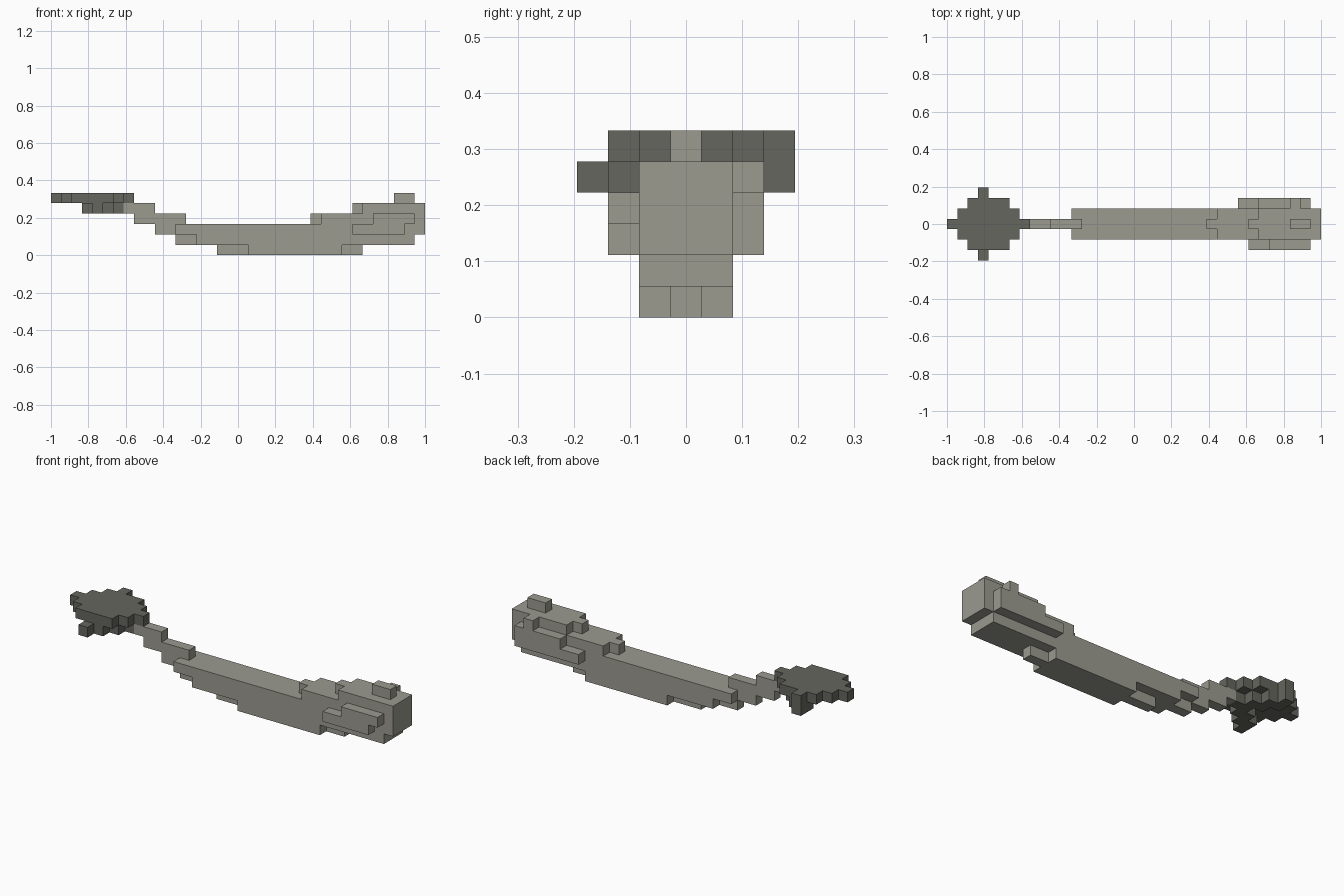
import bpy, bmesh
from itertools import product
from mathutils import Vector

UNIT = 1 / 18  # size of one block

cube = bpy.data.objects.get("Cube")
if cube:
    bpy.data.objects.remove(cube, do_unlink=True)


def material(name, color):
    mat = bpy.data.materials.new(name)
    mat.use_nodes = True
    mat.diffuse_color = color
    mat.node_tree.nodes["Principled BSDF"].inputs["Base Color"].default_value = color
    return mat


def run(x0, x1, row, y0=0, y1=None):
    """Blocks from column x0 up to x1 in one height row, across y0..y1."""
    y1 = y0 if y1 is None else y1
    return set(product(range(x0, x1), range(y0, y1 + 1), [row]))


def block_part(name, cells, mat):
    """Make one blocky shell, keeping only the exposed sides of the cells."""
    bm = bmesh.new()
    for cell in cells:
        for axis, sign in product(range(3), (-1, 1)):
            step = [0, 0, 0]
            step[axis] = sign
            if tuple(c + s for c, s in zip(cell, step)) in cells:
                continue
            n = Vector(step)
            u = Vector([float(i == (axis + 1) % 3) for i in range(3)])
            v = n.cross(u)
            mid = Vector(cell) + Vector((-17.5, 0, 0.5)) + n / 2
            corners = [mid + (a * u + b * v) / 2
                       for a, b in ((-1, -1), (1, -1), (1, 1), (-1, 1))]
            bm.faces.new([bm.verts.new(c * UNIT) for c in corners])
    bmesh.ops.remove_doubles(bm, verts=bm.verts, dist=UNIT / 100)
    bmesh.ops.dissolve_limit(bm, angle_limit=0.01, verts=bm.verts, edges=bm.edges)
    mesh = bpy.data.meshes.new(name)
    bm.to_mesh(mesh)
    bm.free()
    mesh.materials.append(mat)
    obj = bpy.data.objects.new(name, mesh)
    bpy.context.collection.objects.link(obj)


light = material("pale_stone", (0.33, 0.325, 0.28, 1))
dark = material("dark_stone", (0.13, 0.133, 0.113, 1))

# Long body: a middle spine with slightly shorter flanks
body = run(16, 30, 0) | run(19, 28, 0, -1, 1)
body |= run(12, 35, 1) | run(14, 35, 1, -1, 1)
body |= run(10, 36, 2) | run(12, 36, 2, -1, 1)
# Thickened head end
body |= run(25, 36, 3) | run(26, 36, 3, -1, 1)
body |= run(29, 36, 4) | run(30, 36, 4, -1, 1)
# Thin neck rising to the tail
body |= run(8, 13, 3) | run(7, 10, 4)
block_part("body", body, light)

# Raised details on the head
block_part("head_crest", run(33, 35, 5), light)
block_part("front_ridge", run(29, 34, 2, -2) | run(31, 35, 3, -2), light)
block_part("back_ridge",
           run(28, 35, 2, 2) | run(30, 35, 3, 2) | run(33, 34, 4, 2), light)

# Leaf-shaped tail fan, tapering away from the centre line
fan = run(0, 8, 5) | run(1, 7, 5, -1, 1) | run(2, 6, 5, -2, 2) | run(3, 4, 5, 3)
# Lower blocks under the fan
fan |= run(5, 7, 4)
for side in (-1, 1):
    fan |= run(4, 6, 4, side) | run(3, 5, 4, 2 * side) | run(3, 4, 4, 3 * side)
block_part("tail_fan", fan, dark)
